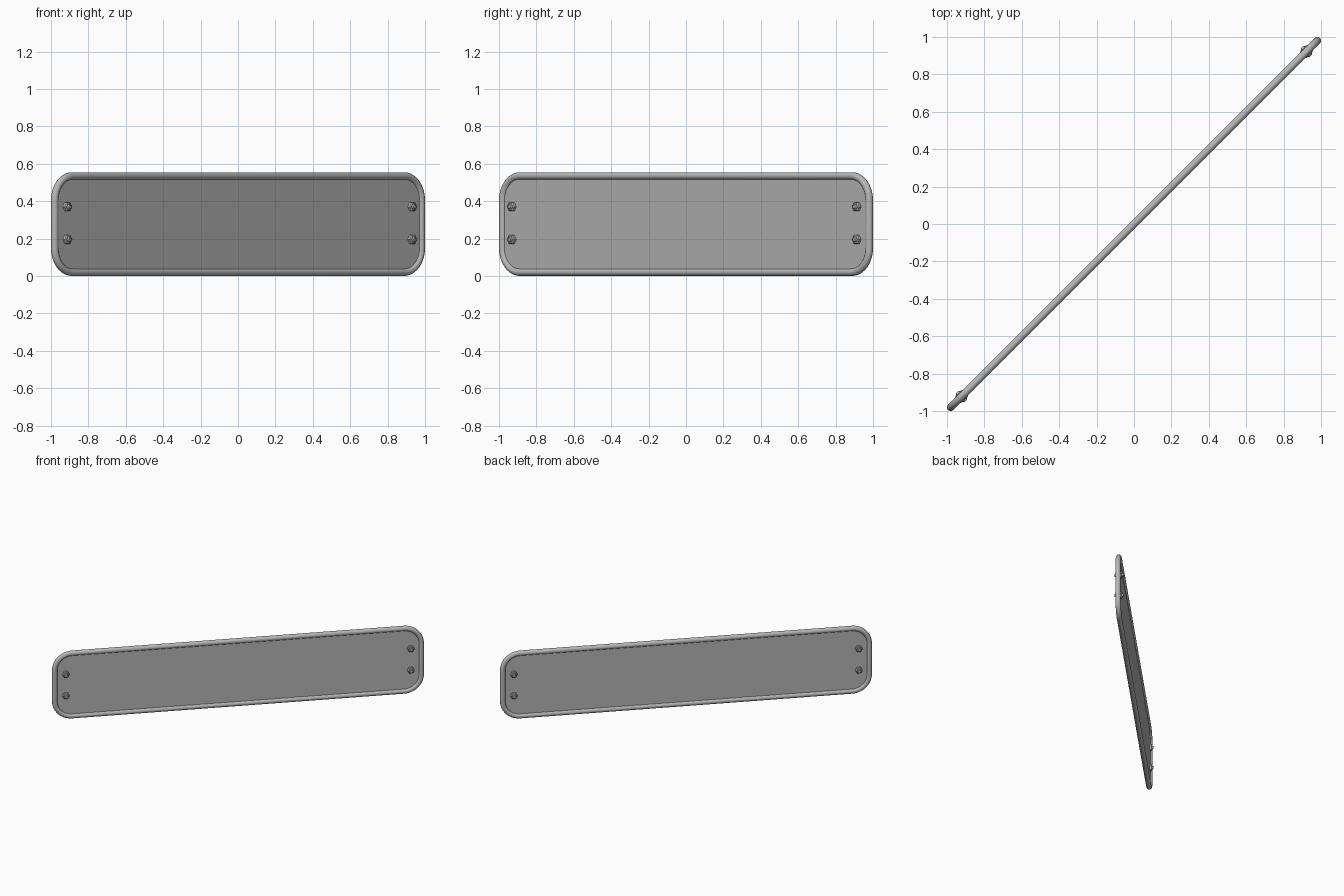
import bpy, bmesh
from math import pi, sin, cos, sqrt
from mathutils import Matrix

if "Cube" in bpy.data.objects:
    bpy.data.objects.remove(bpy.data.objects["Cube"], do_unlink=True)

TUBE = 0.02                        # rim tube radius
HALF_LEN = (1 - TUBE) * sqrt(2)    # rim centre line, along the sign
BOTTOM, TOP = TUBE, 0.555 - TUBE
CORNER = 0.13
TURN = Matrix.Rotation(pi / 4, 4, 'Z')   # sign stands on the diagonal

steel = bpy.data.materials.new("grey_steel")
steel.use_nodes = True
grey = (0.47, 0.47, 0.47, 1)
steel.diffuse_color = grey
steel.node_tree.nodes["Principled BSDF"].inputs["Base Color"].default_value = grey


def outline(steps=10):
    """Rounded rectangle in the upright plane, as (x, z) pairs."""
    mid, half = (TOP + BOTTOM) / 2, (TOP - BOTTOM) / 2
    points = []
    for quarter, (sx, sz) in enumerate(((1, 1), (-1, 1), (-1, -1), (1, -1))):
        for i in range(steps + 1):
            a = (quarter + i / steps) * pi / 2
            points.append((sx * (HALF_LEN - CORNER) + CORNER * cos(a),
                           mid + sz * (half - CORNER) + CORNER * sin(a)))
    return points


def add_object(name, mesh, smooth):
    mesh.transform(TURN)
    mesh.materials.clear()
    mesh.materials.append(steel)
    ob = bpy.data.objects.new(name, mesh)
    bpy.context.collection.objects.link(ob)
    if smooth:
        bpy.ops.object.select_all(action='DESELECT')
        ob.select_set(True)
        bpy.context.view_layer.objects.active = ob
        bpy.ops.object.shade_smooth_by_angle(angle=pi / 5)
    return ob


def mesh_from(bm, name):
    bmesh.ops.recalc_face_normals(bm, faces=bm.faces)
    mesh = bpy.data.meshes.new(name)
    bm.to_mesh(mesh)
    bm.free()
    return mesh


# Flat panel
THICK = 0.012
bm = bmesh.new()
face = bm.faces.new([bm.verts.new((x, -THICK / 2, z)) for x, z in outline()])
side = bmesh.ops.extrude_face_region(bm, geom=[face])
moved = [v for v in side["geom"] if isinstance(v, bmesh.types.BMVert)]
bmesh.ops.translate(bm, verts=moved, vec=(0, THICK, 0))
add_object("panel", mesh_from(bm, "panel"), False)

# Round tube rim
curve = bpy.data.curves.new("rim_path", 'CURVE')
curve.dimensions = '3D'
curve.bevel_depth = TUBE
curve.bevel_resolution = 5
path = curve.splines.new('POLY')
pts = outline()
path.points.add(len(pts) - 1)
for p, (x, z) in zip(path.points, pts):
    p.co = (x, 0, z, 1)
path.use_cyclic_u = True
helper = bpy.data.objects.new("rim_path", curve)
bpy.context.collection.objects.link(helper)
bpy.context.view_layer.update()
evaluated = helper.evaluated_get(bpy.context.evaluated_depsgraph_get())
rim_mesh = bpy.data.meshes.new_from_object(evaluated)
bpy.data.objects.remove(helper, do_unlink=True)
add_object("rim", rim_mesh, True)


def bolt(name, x, z):
    """Hexagonal heads on both faces, each with a small rounded tip."""
    bm = bmesh.new()
    for s in (-1, 1):
        for sides, r1, r2, near, far in ((6, 0.027, 0.027, 0.0, 0.021),
                                         (6, 0.027, 0.020, 0.021, 0.026),
                                         (12, 0.014, 0.010, 0.026, 0.034)):
            place = (Matrix.Translation((x, s * (near + far) / 2, z))
                     @ Matrix.Rotation(-s * pi / 2, 4, 'X')
                     @ Matrix.Rotation(pi / 6 if sides == 6 else 0, 4, 'Z'))
            bmesh.ops.create_cone(bm, cap_ends=True, segments=sides, radius1=r1,
                                  radius2=r2, depth=far - near, matrix=place)
    add_object(name, mesh_from(bm, name), False)


# Four bolts, two at each end
for end, x in (("right", -1.304), ("left", 1.304)):
    for level, z in (("lower", 0.195), ("upper", 0.37)):
        bolt(f"bolt_{end}_{level}", x, z)
